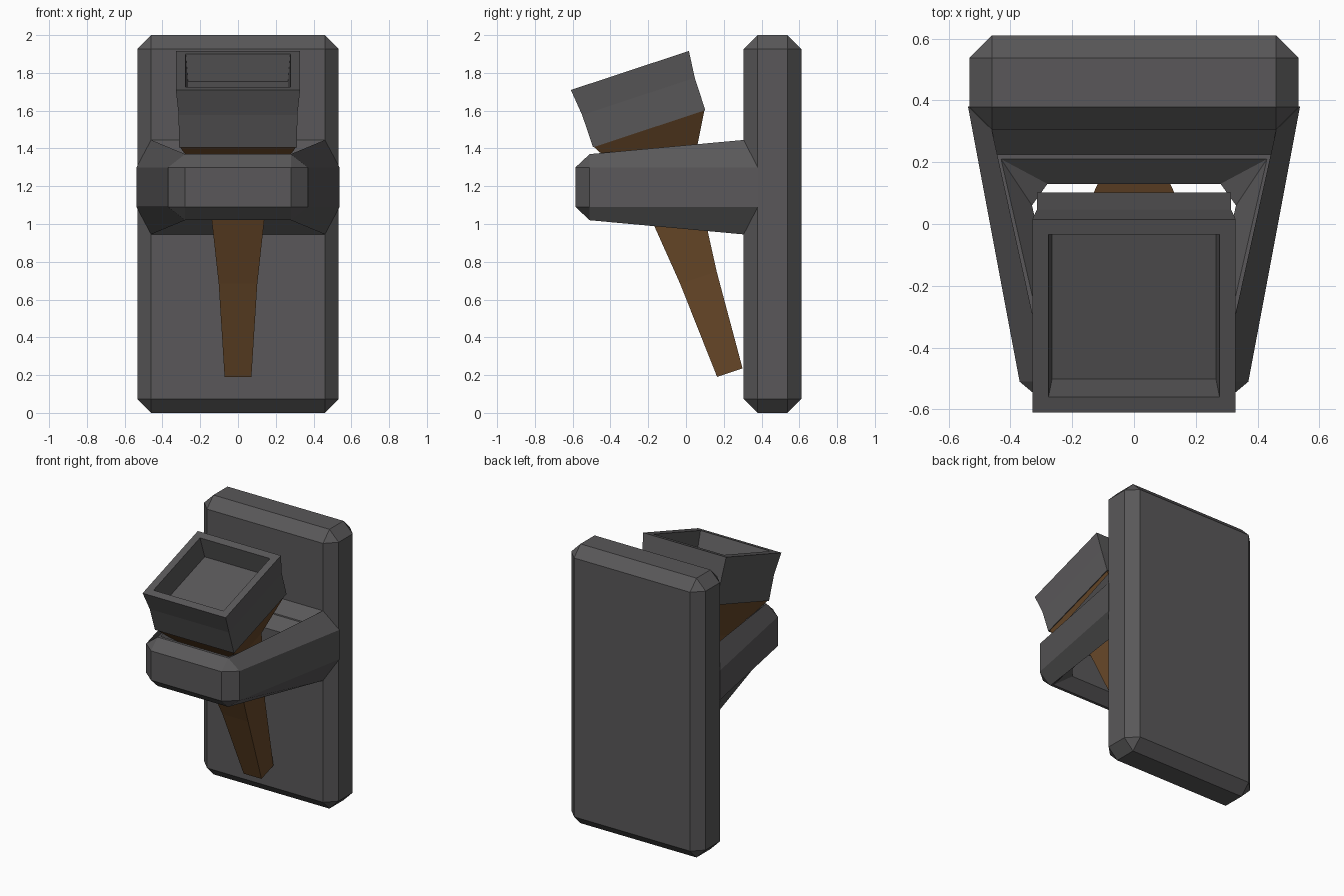
import bpy, bmesh
from math import radians, sin, cos
from mathutils import Matrix

if "Cube" in bpy.data.objects:
    bpy.data.objects.remove(bpy.data.objects["Cube"])


def material(name, rgb):
    m = bpy.data.materials.new(name)
    m.diffuse_color = (*rgb, 1)
    m.use_nodes = True
    m.node_tree.nodes["Principled BSDF"].inputs["Base Color"].default_value = m.diffuse_color
    return m


iron = material("dark_iron", (0.1, 0.097, 0.1))
wood = material("wood", (0.14, 0.065, 0.022))


def loft(name, loops, mat, wrap=False, matrix=None):
    """Skin equal-length closed loops; wrap joins last to first, else ends are capped."""
    bm = bmesh.new()
    rings = [[bm.verts.new(p) for p in loop] for loop in loops]
    n = len(rings[0])
    pairs = list(zip(rings, rings[1:])) + ([(rings[-1], rings[0])] if wrap else [])
    for a, b in pairs:
        for i in range(n):
            j = (i + 1) % n
            bm.faces.new((a[i], a[j], b[j], b[i]))
    if not wrap:
        bm.faces.new(rings[0])
        bm.faces.new(rings[-1])
    bmesh.ops.remove_doubles(bm, verts=bm.verts, dist=0.0005)
    bmesh.ops.recalc_face_normals(bm, faces=bm.faces)
    if matrix:
        bm.transform(matrix)
    me = bpy.data.meshes.new(name)
    bm.to_mesh(me)
    bm.free()
    me.materials.append(mat)
    ob = bpy.data.objects.new(name, me)
    bpy.context.collection.objects.link(ob)
    return ob


def square(half, t):
    return [(half, half, t), (-half, half, t), (-half, -half, t), (half, -half, t)]


# Wall plate: chamfered slab
bpy.ops.mesh.primitive_cube_add(size=1, location=(0, 0.458, 1))
plate = bpy.context.object
plate.name = "wall_plate"
plate.scale = (1.065, 0.305, 2)
bpy.ops.object.transform_apply(location=False, rotation=False, scale=True)
plate.data.materials.append(iron)
bevel = plate.modifiers.new("chamfer", 'BEVEL')
bevel.width = 0.073
bevel.segments = 1

# Holder ring: right-half stations per loop (back, back side, front side, front)
MID = 1.195
halves = [
    [(.45, .38, .105), (.537, .38, .105), (.37, -.51, .105), (.28, -.585, .105)],   # outer wall
    [(.46, .305, .25), (.46, .305, .25), (.28, -.51, .175), (.28, -.51, .175)],     # flare on plate
    [(.445, .225, .175), (.445, .225, .175), (.28, -.51, .175), (.28, -.51, .175)],  # top rim, outer
    [(.43, .21, .175), (.43, .21, .175), (.27, -.49, .175), (.27, -.49, .175)],     # top rim, inner
    [(.28, .13, .105), (.33, .06, .105), (.235, -.34, .105), (.17, -.42, .105)],    # inner wall
]


def ring_loop(half, s):
    right = [(x, y, MID + s * z) for x, y, z in half]
    return right + [(-x, y, z) for x, y, z in reversed(right)]


loft("holder_ring",
     [ring_loop(h, 1) for h in halves] + [ring_loop(h, -1) for h in reversed(halves)],
     iron, wrap=True)

# Torch leaning forward out of the ring
tilt = Matrix.Translation((0, 0.232, 0.213)) @ Matrix.Rotation(radians(18.3), 4, 'X')
loft("torch_handle",
     [square(h, t) for h, t in ((.071, 0), (.102, .53), (.16, 1.10), (.309, 1.362))],
     wood, matrix=tilt)

# Fire cup with a shallow recess
loft("torch_cup",
     [square(h, t) for h, t in ((.313, 1.36), (.314, 1.54), (.329, 1.685),
                                (.277, 1.685), (.265, 1.535))],
     iron, matrix=tilt)
